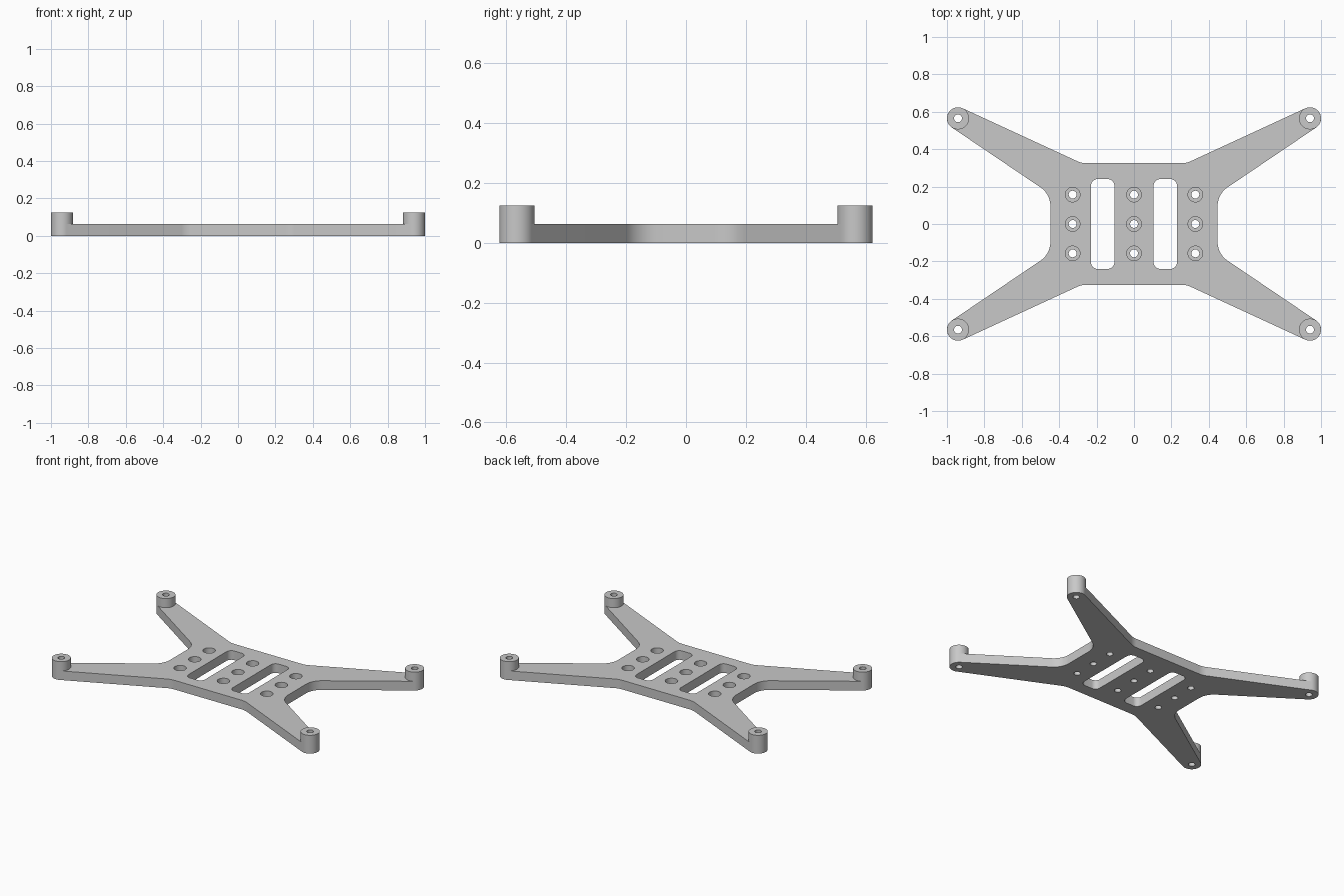
import bpy, bmesh, math
from mathutils import Vector

cube = bpy.data.objects.get("Cube")
if cube:
    bpy.data.objects.remove(cube)

THICK, TALL = 0.0625, 0.125          # plate and standoff heights
BOSS = Vector((0.941, 0.565))        # standoff centre, one quadrant
BOSS_R, PIN_R, BORE_R = 0.059, 0.021, 0.039
BORE_FLOOR = 0.022

grey = bpy.data.materials.new("Plain grey")
grey.use_nodes = True
colour = (0.58, 0.58, 0.58, 1)
grey.diffuse_color = colour
grey.node_tree.nodes["Principled BSDF"].inputs["Base Color"].default_value = colour


def arc(centre, radius, start, end, steps):
    return [centre + radius * Vector((math.cos(a), math.sin(a)))
            for a in (start + (end - start) * i / steps for i in range(steps + 1))]


def circle(x, y, radius, steps=48):
    return arc(Vector((x, y)), radius, 0, math.tau, steps)[:-1]


def fillet(before, corner, after, radius, steps=10):
    u, w = (before - corner).normalized(), (after - corner).normalized()
    half = u.angle(w) / 2
    centre = corner + (u + w).normalized() * radius / math.sin(half)
    reach = radius / math.tan(half)
    a, b = corner + u * reach - centre, corner + w * reach - centre
    return [centre + a.lerp(b, i / steps).normalized() * radius for i in range(steps + 1)]


def mirrored(quadrant):
    """Complete a counterclockwise loop from its +x +y quarter."""
    def flip(sx, sy):
        return [Vector((p.x * sx, p.y * sy)) for p in quadrant]
    return quadrant + flip(-1, 1)[::-1] + flip(-1, -1) + flip(1, -1)[::-1]


def prism(name, prisms):
    """Object made of extruded loops, each given as (loop, bottom, top)."""
    bm = bmesh.new()
    for loop, z0, z1 in prisms:
        low = [bm.verts.new((p.x, p.y, z0)) for p in loop]
        high = [bm.verts.new((p.x, p.y, z1)) for p in loop]
        bm.faces.new(low[::-1])
        bm.faces.new(high)
        for i in range(len(loop)):
            j = (i + 1) % len(loop)
            bm.faces.new((low[i], low[j], high[j], high[i]))
    mesh = bpy.data.meshes.new(name)
    bm.to_mesh(mesh)
    bm.free()
    mesh.materials.append(grey)
    obj = bpy.data.objects.new(name, mesh)
    bpy.context.collection.objects.link(obj)
    return obj


def cut(obj, cutters):
    """Subtract the cutters and bake the result."""
    for cutter in cutters:
        mod = obj.modifiers.new("Cut", "BOOLEAN")
        mod.operation, mod.solver, mod.object = "DIFFERENCE", "EXACT", cutter
    graph = bpy.context.evaluated_depsgraph_get()
    mesh = bpy.data.meshes.new_from_object(obj.evaluated_get(graph))
    obj.modifiers.clear()
    obj.data = mesh
    bpy.ops.object.select_all(action="DESELECT")
    obj.select_set(True)
    bpy.context.view_layer.objects.active = obj
    bpy.ops.object.shade_smooth_by_angle(angle=math.radians(30))


# Plate outline: waist corner, arm tip round, shoulder corner
waist, shoulder = Vector((0.447, 0.16)), Vector((0.28, 0.325))


def tangent_angle(point, side):
    d = point - BOSS
    return math.atan2(d.y, d.x) + side * math.acos(BOSS_R / d.length)


a0 = tangent_angle(waist, 1)
a1 = tangent_angle(shoulder, -1) % math.tau
tip = arc(BOSS, BOSS_R, a0, a1, 24)
quarter = (fillet(Vector((waist.x, 0)), waist, tip[0], 0.12) + tip
           + fillet(tip[-1], shoulder, Vector((0, shoulder.y)), 0.12))
plate = prism("mounting_plate", [(mirrored(quarter), 0, THICK)])

# Two rounded slots
slot = mirrored(arc(Vector((0.0275, 0.205)), 0.035, 0, math.pi / 2, 8))
slots = prism("slot_cutter", [([p + Vector((x, 0)) for p in slot], -0.1, 0.2)
                              for x in (-0.1675, 0.1675)])

# Three by three grid of counterbored screw holes, and the standoff holes
grid = [(x, y) for x in (-0.328, 0, 0.328) for y in (-0.157, 0, 0.157)]
corners = [(sx * BOSS.x, sy * BOSS.y) for sx in (-1, 1) for sy in (-1, 1)]
pins = prism("hole_cutter", [(circle(x, y, PIN_R), -0.1, 0.2) for x, y in grid + corners])
bores = prism("counterbore_cutter", [(circle(x, y, BORE_R), BORE_FLOOR, 0.2) for x, y in grid])
cut(plate, [slots, bores, pins])

# Raised standoffs on the arm tips
for x, y in corners:
    name = ("front" if y < 0 else "back") + ("_left" if x > 0 else "_right") + "_standoff"
    cut(prism(name, [(circle(x, y, BOSS_R), THICK, TALL)]), [pins])

for cutter in (slots, pins, bores):
    bpy.data.objects.remove(cutter)
